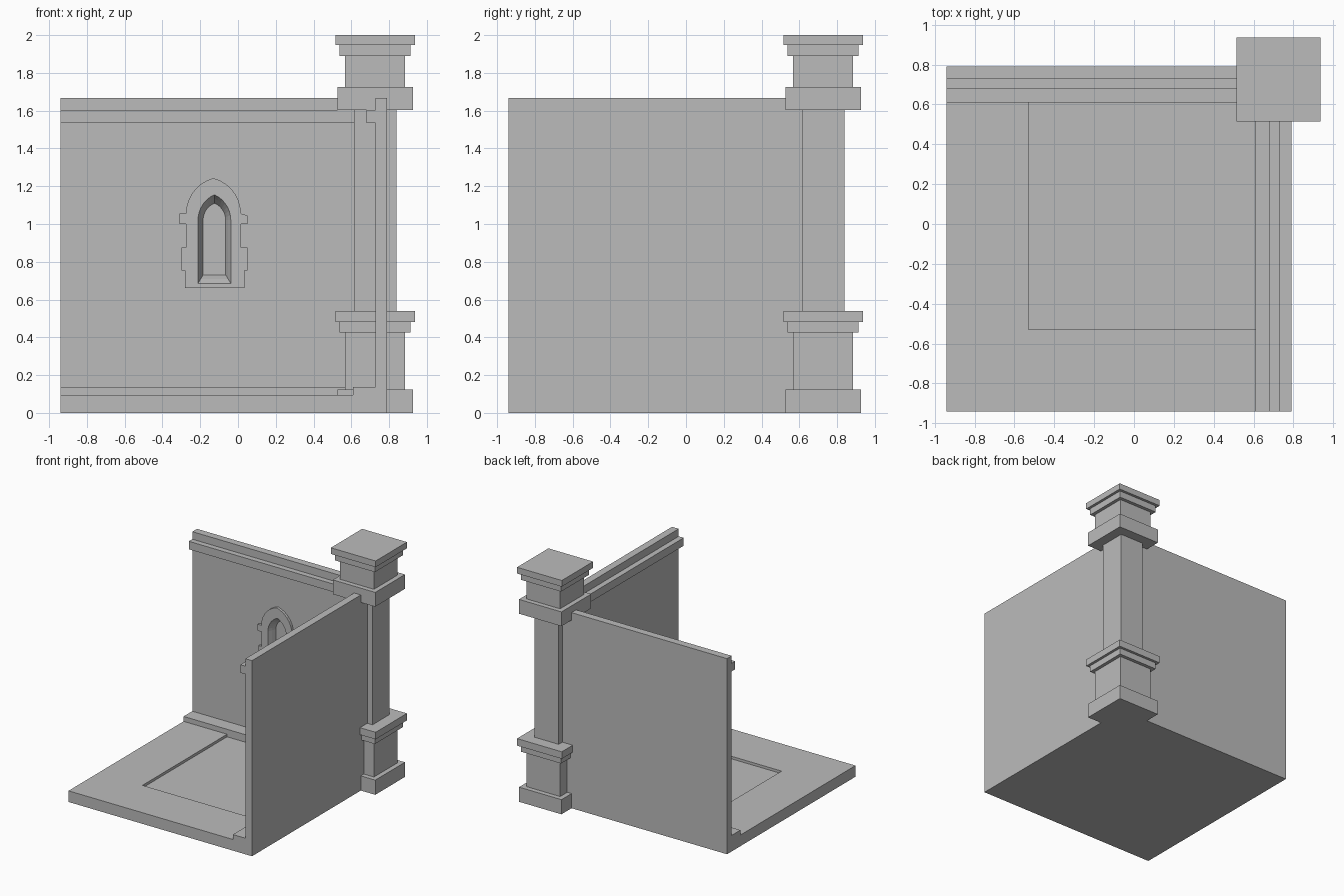
import bpy, bmesh, math

default = bpy.data.objects.get("Cube")
if default:
    bpy.data.objects.remove(default, do_unlink=True)

GREY = (0.5, 0.5, 0.5, 1.0)
stone = bpy.data.materials.new("grey_stone")
stone.use_nodes = True
stone.diffuse_color = GREY
stone.node_tree.nodes["Principled BSDF"].inputs["Base Color"].default_value = GREY


def loft(name, rings):
    """Closed solid through rings of equal point count."""
    bm = bmesh.new()
    loops = [[bm.verts.new(p) for p in ring] for ring in rings]
    n = len(loops[0])
    for a, b in zip(loops, loops[1:]):
        for i in range(n):
            j = (i + 1) % n
            bm.faces.new((a[i], a[j], b[j], b[i]))
    bm.faces.new(loops[0])
    bm.faces.new(loops[-1])
    bmesh.ops.recalc_face_normals(bm, faces=bm.faces)
    mesh = bpy.data.meshes.new(name)
    bm.to_mesh(mesh)
    bm.free()
    mesh.materials.append(stone)
    obj = bpy.data.objects.new(name, mesh)
    bpy.context.collection.objects.link(obj)
    return obj


def corner_sweep(name, profile, end):
    """Sweep a (distance, height) profile round a mitred square corner."""
    return loft(name, [[(end, d, z) for d, z in profile],
                       [(d, d, z) for d, z in profile],
                       [(d, end, z) for d, z in profile]])


def square(c, half, z):
    return [(c + sx * half, c + sy * half, z)
            for sx, sy in ((-1, -1), (1, -1), (1, 1), (-1, 1))]


def arch(cx, w, spring, apex, steps=7):
    """Pointed arch from left spring over the apex to right spring."""
    h = apex - spring
    r = (w * w + h * h) / (2 * w)
    sweep = math.asin(h / r)
    left = [(r - w - r * math.cos(sweep * i / steps),
             spring + r * math.sin(sweep * i / steps)) for i in range(steps + 1)]
    return ([(cx + x, z) for x, z in left]
            + [(cx - x, z) for x, z in reversed(left[:-1])])


def at_y(points, y):
    return [(x, y, z) for x, z in points]


EDGE, INNER, WALL, OUTER = -0.94, 0.61, 0.727, 0.79
FLOOR = 0.095

# Two walls with skirting and crown moulding
walls = corner_sweep("walls", [
    (OUTER, 0), (OUTER, 1.667), (WALL, 1.667), (WALL, 1.603),
    (0.68, 1.603), (0.68, 1.535), (WALL, 1.535), (WALL, 0.137),
    (INNER, 0.137), (INNER, 0)], EDGE)

# Floor border and sunken panel
RIM = -0.53
corner_sweep("floor_border", [(EDGE, 0), (RIM, 0), (RIM, FLOOR), (EDGE, FLOOR)], INNER)
middle, half = (RIM + INNER) / 2, (INNER - RIM) / 2
loft("floor_panel", [square(middle, half, 0), square(middle, half, 0.073)])

# Corner column, as (half width, bottom, top) tiers
tiers = [(0.2, 0, 0.125), (0.159, 0.125, 0.425), (0.188, 0.425, 0.48),
         (0.211, 0.48, 0.54), (0.113, 0.54, 1.603), (0.2, 1.603, 1.725),
         (0.159, 1.725, 1.89), (0.188, 1.89, 1.947), (0.211, 1.947, 2.0)]
loft("corner_column", [square(0.726, w, z) for w, lo, hi in tiers for z in (lo, hi)])

# Window surround with side blocks
CX, FACE = -0.125, 0.706
outline = ([(-0.28, 0.66), (-0.28, 0.755), (-0.3, 0.755), (-0.3, 0.875),
            (-0.275, 0.875), (-0.275, 1.0), (-0.31, 1.0), (-0.31, 1.055)]
           + arch(-0.13, 0.145, 1.055, 1.243)
           + [(0.05, 1.045), (0.05, 1.0), (0.015, 1.0), (0.015, 0.875),
              (0.05, 0.875), (0.05, 0.755), (0.035, 0.755), (0.035, 0.66)])
surround = loft("window_surround", [at_y(outline, FACE), at_y(outline, 0.74)])


# Splayed window recess cut through the surround into the wall
def opening(w, sill, apex, y):
    points = [(CX - w, sill)] + arch(CX, w, 1.02, apex) + [(CX + w, sill)]
    return at_y(points, y)


cutter = loft("window_cutter", [
    opening(0.087, 0.685, 1.155, 0.6), opening(0.087, 0.685, 1.155, FACE),
    opening(0.072, 0.71, 1.135, 0.74), opening(0.06, 0.73, 1.11, 0.775)])
cutter.hide_render = True
for part in (walls, surround):
    cut = part.modifiers.new("window_cut", "BOOLEAN")
    cut.operation = "DIFFERENCE"
    cut.solver = "EXACT"
    cut.object = cutter
    bpy.context.view_layer.objects.active = part
    bpy.ops.object.modifier_apply(modifier=cut.name)
bpy.data.objects.remove(cutter, do_unlink=True)
